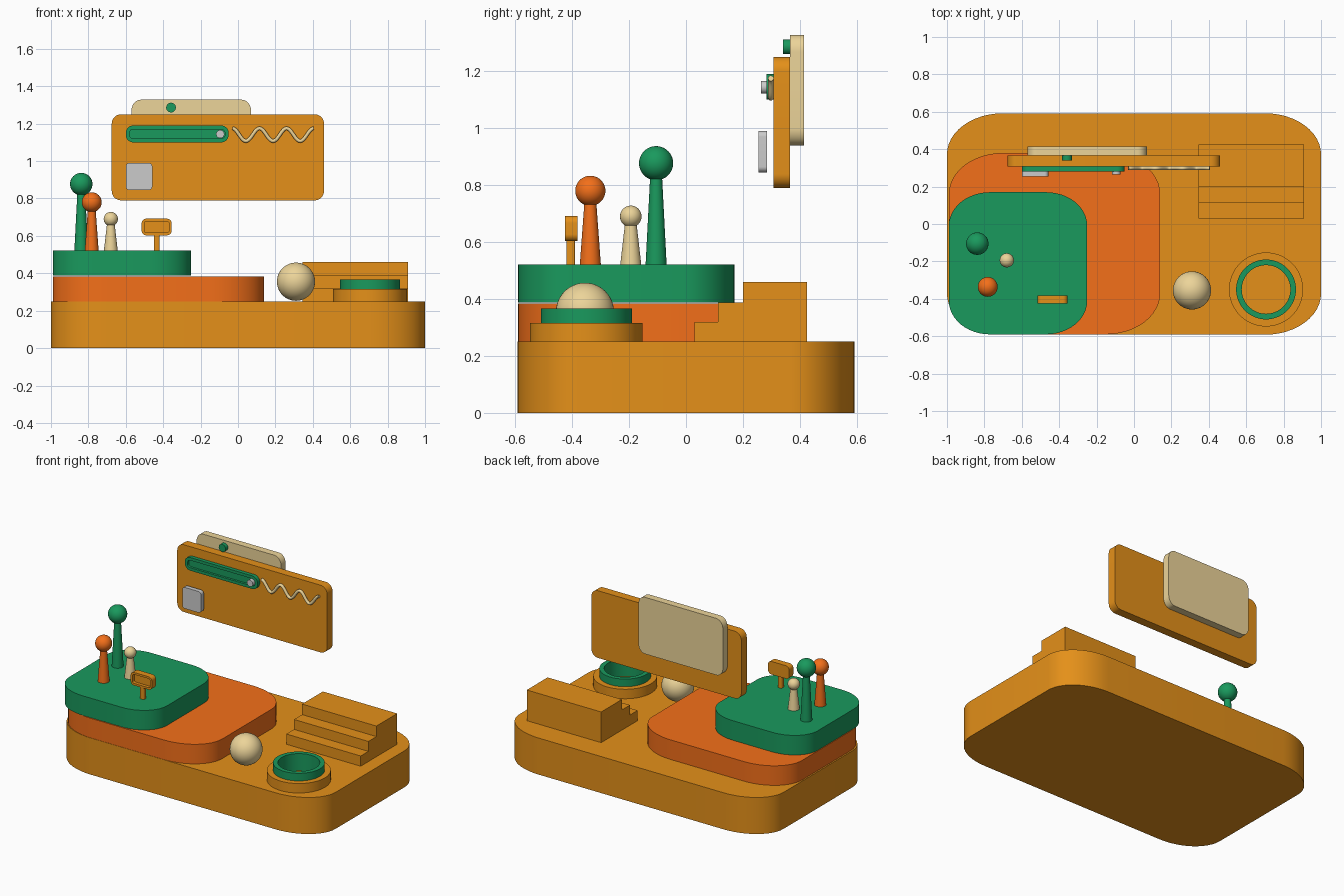
import bpy, bmesh, math
from mathutils import Matrix, Vector

if "Cube" in bpy.data.objects:
    bpy.data.objects.remove(bpy.data.objects["Cube"])

def material(name, rgb):
    m = bpy.data.materials.new(name)
    m.diffuse_color = (*rgb, 1)
    m.use_nodes = True
    m.node_tree.nodes["Principled BSDF"].inputs["Base Color"].default_value = m.diffuse_color
    return m

AMBER = material("amber", (0.78, 0.28, 0.01))
ORANGE = material("orange", (0.90, 0.16, 0.01))
GREEN = material("green", (0.01, 0.32, 0.11))
CREAM = material("cream", (0.84, 0.66, 0.32))

def finish(name, bm, mat, angle=35):
    bmesh.ops.recalc_face_normals(bm, faces=bm.faces[:])
    for f in bm.faces:
        f.smooth = True
    me = bpy.data.meshes.new(name)
    bm.to_mesh(me)
    bm.free()
    me.set_sharp_from_angle(angle=math.radians(angle))
    if mat:
        me.materials.append(mat)
    ob = bpy.data.objects.new(name, me)
    bpy.context.collection.objects.link(ob)
    return ob

def slab(name, u, v, w, ru, rv, mat, upright=False, recess=None, n=12):
    """Rounded rectangle u x v extruded over w; upright ones face -y.
    recess = (border, depth) sinks the front face."""
    loop = []
    corners = [(u[1], v[1], -1, -1), (u[0], v[1], 1, -1), (u[0], v[0], 1, 1), (u[1], v[0], -1, 1)]
    for k, (cu, cv, su, sv) in enumerate(corners):
        for i in range(n + 1):
            a = math.pi / 2 * (k + i / n)
            loop.append((cu + su * ru + ru * math.cos(a), cv + sv * rv + rv * math.sin(a)))
    bm = bmesh.new()
    place = (lambda p, h: (p[0], h, p[1])) if upright else (lambda p, h: (p[0], p[1], h))
    lo, hi = [[bm.verts.new(place(p, h)) for p in loop] for h in w]
    front = bm.faces.new(lo)
    bm.faces.new(hi)
    for i in range(len(loop)):
        j = (i + 1) % len(loop)
        bm.faces.new((lo[i], lo[j], hi[j], hi[i]))
    bmesh.ops.remove_doubles(bm, verts=bm.verts[:], dist=1e-5)
    bmesh.ops.recalc_face_normals(bm, faces=bm.faces[:])
    if recess:
        front = min(bm.faces, key=lambda f: f.calc_center_median().y)
        bmesh.ops.inset_region(bm, faces=[front], thickness=recess[0])
        r = bmesh.ops.extrude_discrete_faces(bm, faces=[front])
        bmesh.ops.translate(bm, verts=r["faces"][0].verts[:], vec=(0, recess[1], 0))
    return finish(name, bm, mat)

def ring(name, x, y, r_out, r_in, z0, z1, mat, n=64):
    bm = bmesh.new()
    prof = [(r_in, z0), (r_out, z0), (r_out, z1), (r_in, z1)]
    cols = [[bm.verts.new((x + r * math.cos(2 * math.pi * i / n), y + r * math.sin(2 * math.pi * i / n), z))
             for r, z in prof] for i in range(n)]
    for i in range(n):
        a, b = cols[i], cols[(i + 1) % n]
        for k in range(4):
            bm.faces.new((a[k], b[k], b[(k + 1) % 4], a[(k + 1) % 4]))
    return finish(name, bm, mat)

def ball(bm, loc, r):
    bmesh.ops.create_uvsphere(bm, u_segments=40, v_segments=24, radius=r, matrix=Matrix.Translation(loc))

def pin(name, x, y, z, r, mat):
    bm = bmesh.new()
    h = z - r * 0.8 - 0.52
    bmesh.ops.create_cone(bm, cap_ends=True, segments=32, radius1=0.037, radius2=0.021, depth=h,
                          matrix=Matrix.Translation((x, y, 0.52 + h / 2)))
    ball(bm, (x, y, z), r)
    return finish(name, bm, mat)

def disc(name, x, y0, y1, z, r, mat):
    bm = bmesh.new()
    bmesh.ops.create_cone(bm, cap_ends=True, segments=32, radius1=r, radius2=r, depth=y1 - y0,
                          matrix=Matrix.Translation((x, (y0 + y1) / 2, z)) @ Matrix.Rotation(math.pi / 2, 4, 'X'))
    return finish(name, bm, mat)

# Stacked terraces
slab("base", (-1, 1), (-0.592, 0.592), (0, 0.25), 0.30, 0.22, AMBER)
slab("middle_terrace", (-0.99, 0.14), (-0.59, 0.38), (0.25, 0.384), 0.29, 0.22, ORANGE)
slab("top_terrace", (-0.99, -0.25), (-0.59, 0.17), (0.388, 0.522), 0.22, 0.18, GREEN)

# Steps
bm = bmesh.new()
prof = [(0.03, 0.25), (0.03, 0.32), (0.113, 0.32), (0.113, 0.388), (0.2, 0.388), (0.2, 0.46), (0.425, 0.46), (0.425, 0.25)]
sides = [[bm.verts.new((x, y, z)) for y, z in prof] for x in (0.345, 0.908)]
for s in sides:
    bm.faces.new(s)
for i in range(8):
    j = (i + 1) % 8
    bm.faces.new((sides[0][i], sides[0][j], sides[1][j], sides[1][i]))
finish("steps", bm, AMBER)

# Round pool and ball
ring("pool_rim", 0.706, -0.35, 0.198, 0.16, 0.25, 0.315, AMBER)
ring("pool_liner", 0.706, -0.35, 0.16, 0.13, 0.25, 0.367, GREEN)
bm = bmesh.new()
ball(bm, (0.31, -0.355, 0.355), 0.102)
finish("ball", bm, CREAM)

# Ball-topped pins
pin("tall_pin", -0.838, -0.105, 0.877, 0.06, GREEN)
pin("medium_pin", -0.782, -0.336, 0.78, 0.053, ORANGE)
pin("short_pin", -0.68, -0.194, 0.69, 0.038, CREAM)

# Small sign
slab("sign_post", (-0.45, -0.42), (-0.42, -0.39), (0.52, 0.61), 0.006, 0.006, AMBER, n=3)
slab("sign_board", (-0.515, -0.355), (0.603, 0.692), (-0.425, -0.381), 0.025, 0.025, AMBER, True, (0.014, 0.022))

# Floating panel with backing card
slab("panel", (-0.675, 0.46), (0.79, 1.25), (0.307, 0.366), 0.05, 0.05, AMBER, True)
slab("back_card", (-0.57, 0.07), (0.94, 1.328), (0.366, 0.415), 0.05, 0.06, CREAM, True)
slab("grey_tile", (-0.60, -0.458), (0.845, 0.99), (0.254, 0.284), 0.02, 0.02, None, True)
slab("slider_track", (-0.60, -0.05), (1.10, 1.19), (0.282, 0.307), 0.04, 0.04, GREEN, True, (0.02, 0.015))
disc("slider_knob", -0.095, 0.264, 0.298, 1.144, 0.022, None)
disc("card_button", -0.358, 0.34, 0.366, 1.286, 0.026, GREEN)

# Wavy line
cu = bpy.data.curves.new("wavy_line", 'CURVE')
cu.dimensions = '3D'
cu.bevel_depth = 0.01
cu.bevel_resolution = 3
cu.use_fill_caps = True
sp = cu.splines.new('POLY')
sp.points.add(60)
for i, p in enumerate(sp.points):
    t = i / 60
    p.co = (-0.03 + 0.435 * t, 0.298, 1.141 + 0.034 * math.cos(6 * math.pi * t), 1)
cu.materials.append(CREAM)
bpy.context.collection.objects.link(bpy.data.objects.new("wavy_line", cu))
